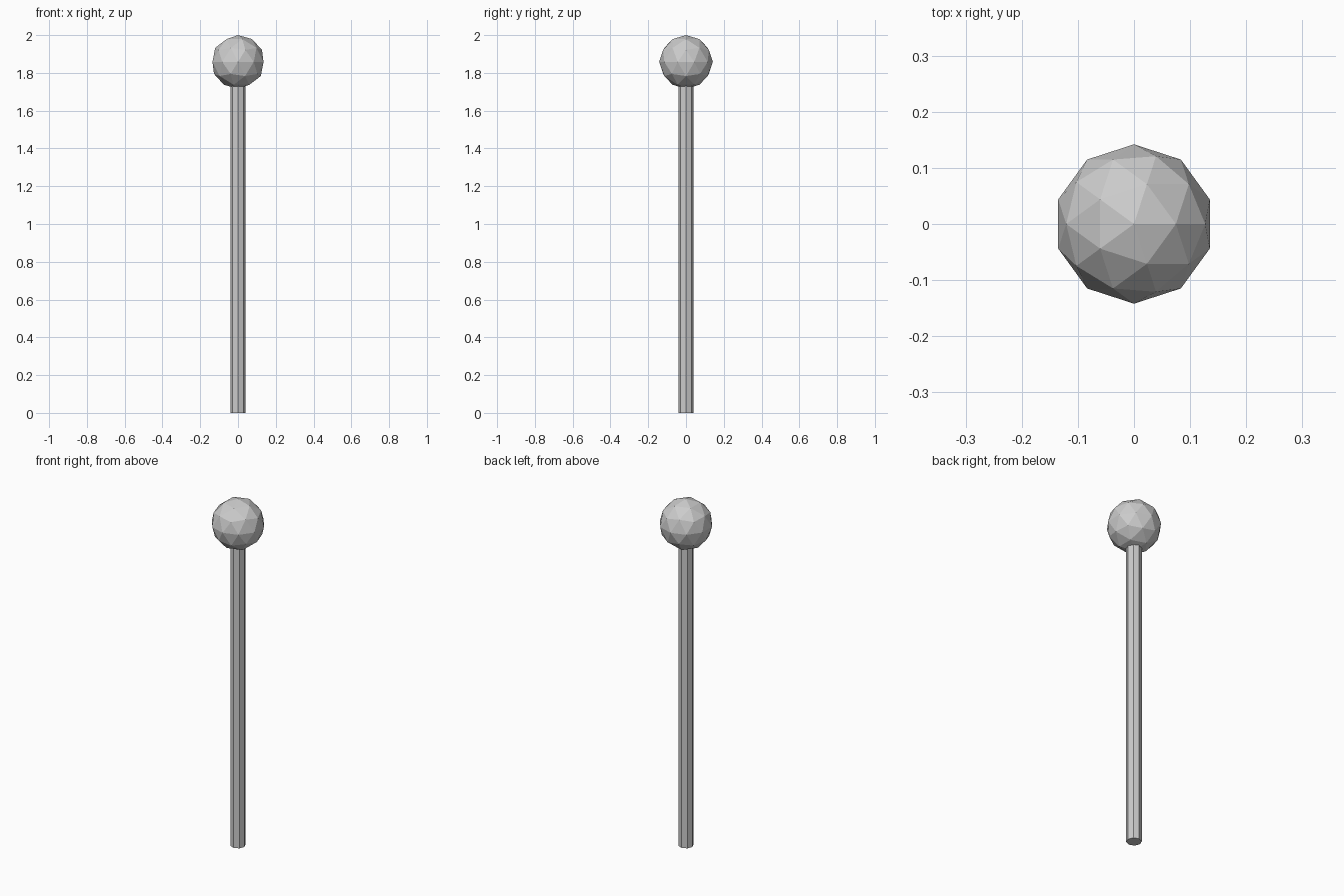
import bpy

if "Cube" in bpy.data.objects:
    bpy.data.objects.remove(bpy.data.objects["Cube"])

BALL_R = 0.142
HEIGHT = 2.0
POLE_R = 0.04
POLE_TOP = 1.76  # ends just inside the ball

# Octagonal pole
bpy.ops.mesh.primitive_cylinder_add(vertices=8, radius=POLE_R, depth=POLE_TOP,
                                    location=(0, 0, POLE_TOP / 2))
bpy.context.object.name = "pole"

# Faceted ball on top
bpy.ops.mesh.primitive_ico_sphere_add(subdivisions=2, radius=BALL_R,
                                      location=(0, 0, HEIGHT - BALL_R))
bpy.context.object.name = "ball"
